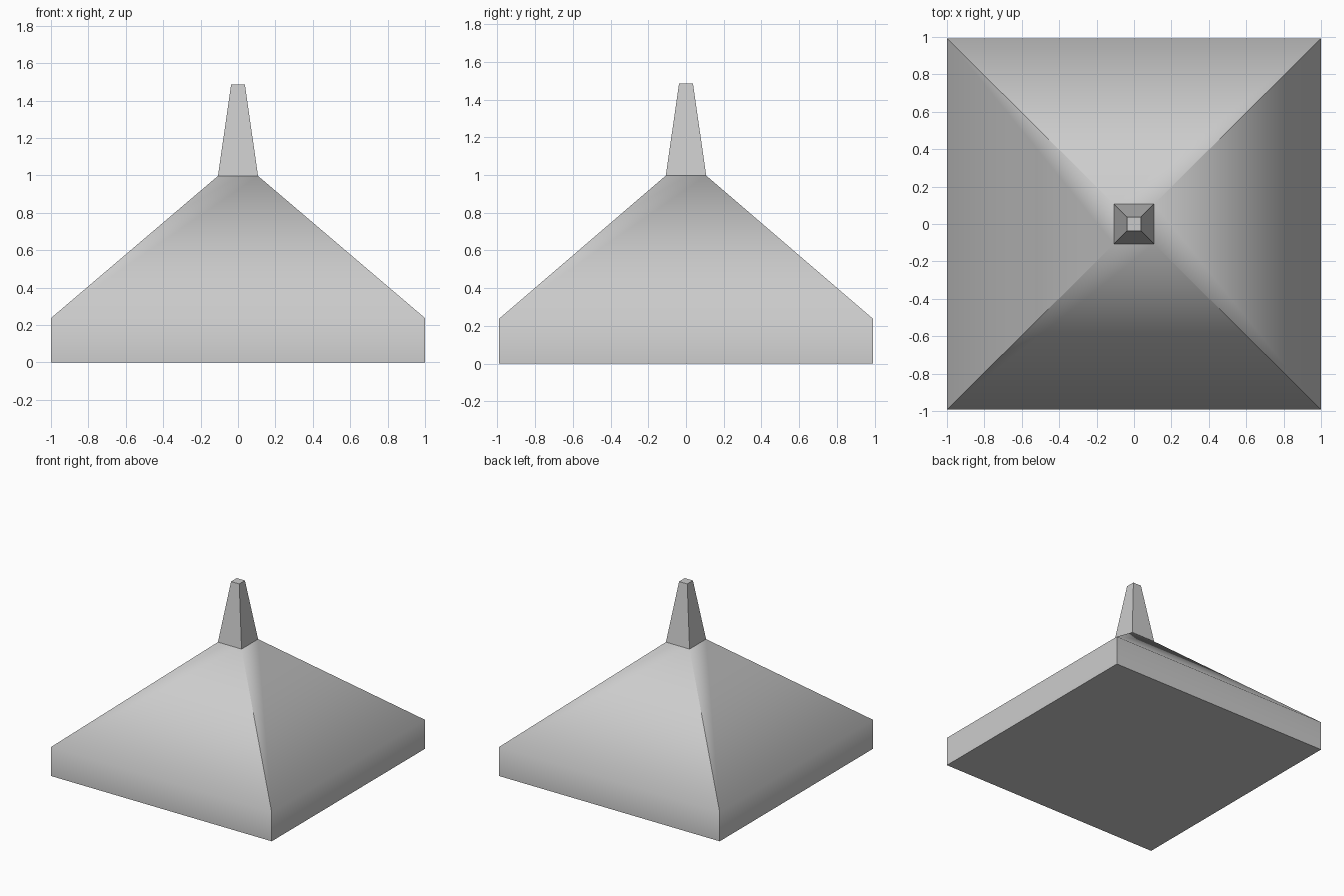
import bpy, bmesh, math

if "Cube" in bpy.data.objects:
    bpy.data.objects.remove(bpy.data.objects["Cube"])


def loft(name, rings):
    """Stack of rectangles (half x, half y, z) joined into a closed solid."""
    bm = bmesh.new()
    loops = [[bm.verts.new((sx * hx, sy * hy, z))
              for sx, sy in ((-1, -1), (1, -1), (1, 1), (-1, 1))]
             for hx, hy, z in rings]
    for low, high in zip(loops, loops[1:]):
        for i in range(4):
            j = (i + 1) % 4
            bm.faces.new((low[i], low[j], high[j], high[i]))
    bm.faces.new(loops[0][::-1])
    bm.faces.new(loops[-1])
    mesh = bpy.data.meshes.new(name)
    bm.to_mesh(mesh)
    bm.free()
    obj = bpy.data.objects.new(name, mesh)
    bpy.context.collection.objects.link(obj)
    return obj


# Roof body: short vertical band flowing softly into the sloped sides
roof = loft("roof", [(1, 0.992, 0), (1, 0.992, 0.237), (0.107, 0.107, 0.997)])
bpy.context.view_layer.objects.active = roof
roof.select_set(True)
# Between the eave angle (about 50) and the hip angle (about 54)
bpy.ops.object.shade_smooth_by_angle(angle=math.radians(52))

# Tapered flat-faced spire on the peak
loft("spire", [(0.107, 0.107, 0.997), (0.037, 0.037, 1.485)])
